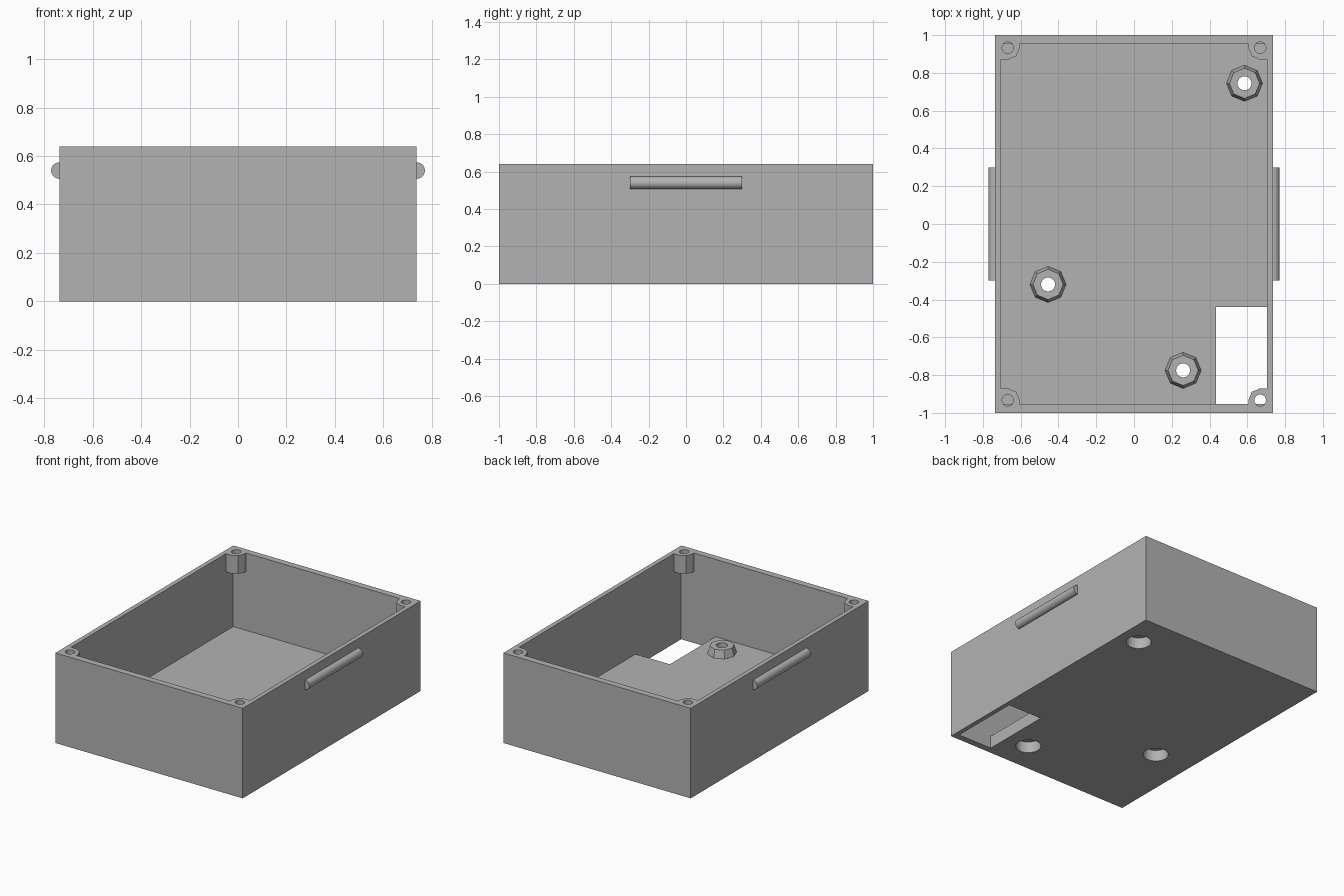
import bpy
import bmesh
from math import pi, sin, cos

cube = bpy.data.objects.get("Cube")
if cube:
    bpy.data.objects.remove(cube, do_unlink=True)

# Overall sizes
HX, HY, TOP = 0.737, 1.0, 0.64      # outer half sizes and height
IX, IY, FLOOR = 0.705, 0.953, 0.09  # cavity half sizes and floor level
POST_X, POST_Y, POST_R, POST_H = 0.668, 0.933, 0.063, 0.13
STANDOFFS = [(0.585, 0.745), (-0.455, -0.32), (0.26, -0.775)]
STANDOFF_H = 0.055

grey = bpy.data.materials.new("plain grey")
grey.use_nodes = True
colour = (0.45, 0.45, 0.45, 1)
grey.diffuse_color = colour
bsdf = next(n for n in grey.node_tree.nodes if n.type == "BSDF_PRINCIPLED")
bsdf.inputs["Base Color"].default_value = colour


def finish(obj, name):
    obj.name = name
    obj.data.materials.clear()
    obj.data.materials.append(grey)
    return obj


def box(name, x0, x1, y0, y1, z0, z1):
    return prism(name, [(x0, y0), (x1, y0), (x1, y1), (x0, y1)], z0, z1)


def prism(name, outline, z0, z1):
    bm = bmesh.new()
    face = bm.faces.new([bm.verts.new((x, y, z0)) for x, y in outline])
    new = bmesh.ops.extrude_face_region(bm, geom=[face])["geom"]
    for v in new:
        if isinstance(v, bmesh.types.BMVert):
            v.co.z = z1
    bmesh.ops.recalc_face_normals(bm, faces=bm.faces[:])
    mesh = bpy.data.meshes.new(name)
    bm.to_mesh(mesh)
    bm.free()
    obj = bpy.data.objects.new(name, mesh)
    bpy.context.collection.objects.link(obj)
    return finish(obj, name)


def cone(name, x, y, z0, z1, r0, r1, sides):
    bpy.ops.mesh.primitive_cone_add(vertices=sides, radius1=r0, radius2=r1,
                                    depth=z1 - z0, location=(x, y, (z0 + z1) / 2))
    return finish(bpy.context.object, name)


def combine(target, tool, operation):
    mod = target.modifiers.new(operation.lower(), "BOOLEAN")
    mod.operation, mod.object, mod.solver = operation, tool, "EXACT"
    bpy.context.view_layer.objects.active = target
    bpy.ops.object.modifier_apply(modifier=mod.name)
    bpy.data.objects.remove(tool, do_unlink=True)


# Open-topped case with a rectangular opening in the floor
case = box("case", -HX, HX, -HY, HY, 0, TOP)
combine(case, box("cavity", -IX, IX, -IY, IY, FLOOR, TOP + 0.1), "DIFFERENCE")
combine(case, box("floor_opening", 0.435, IX, -IY, -0.44, -0.1, FLOOR + 0.02), "DIFFERENCE")

# Screw posts in the four top corners, each rounded towards the inside
for sx in (-1, 1):
    for sy in (-1, 1):
        outline = [(POST_X - POST_R * cos(a), POST_Y - POST_R * sin(a))
                   for a in (0, pi / 4, pi / 2)]
        outline += [(0.72, POST_Y - POST_R), (0.72, 0.975), (POST_X - POST_R, 0.975)]
        post = prism("post", [(sx * x, sy * y) for x, y in outline], TOP - POST_H, TOP)
        combine(case, post, "UNION")
        hole = cone("post_hole", sx * POST_X, sy * POST_Y, TOP - POST_H - 0.005,
                    TOP + 0.05, 0.031, 0.031, 16)
        combine(case, hole, "DIFFERENCE")

# Tapered floor standoffs with a screw hole and a recess underneath
for x, y in STANDOFFS:
    top = FLOOR + STANDOFF_H
    combine(case, cone("standoff", x, y, FLOOR - 0.005, top, 0.097, 0.08, 8), "UNION")
    combine(case, cone("screw_hole", x, y, -0.1, top + 0.1, 0.037, 0.037, 24), "DIFFERENCE")
    combine(case, cone("screw_recess", x, y, -0.1, 0.08, 0.083, 0.083, 32), "DIFFERENCE")

# Half-round snap ridges on the long sides
for side, sx in (("left", 1), ("right", -1)):
    bpy.ops.mesh.primitive_cylinder_add(vertices=24, radius=0.034, depth=0.6,
                                        location=(sx * HX, 0, 0.54),
                                        rotation=(pi / 2, 0, 0))
    ridge = finish(bpy.context.object, side + "_snap_ridge")
    # keep only the outer half
    bpy.ops.object.transform_apply(location=True, rotation=True, scale=True)
    bm = bmesh.new()
    bm.from_mesh(ridge.data)
    bmesh.ops.bisect_plane(bm, geom=bm.verts[:] + bm.edges[:] + bm.faces[:],
                           plane_co=(sx * (HX - 0.005), 0, 0), plane_no=(sx, 0, 0),
                           clear_inner=True)
    bm.to_mesh(ridge.data)
    bm.free()
    bpy.ops.object.shade_smooth_by_angle()
